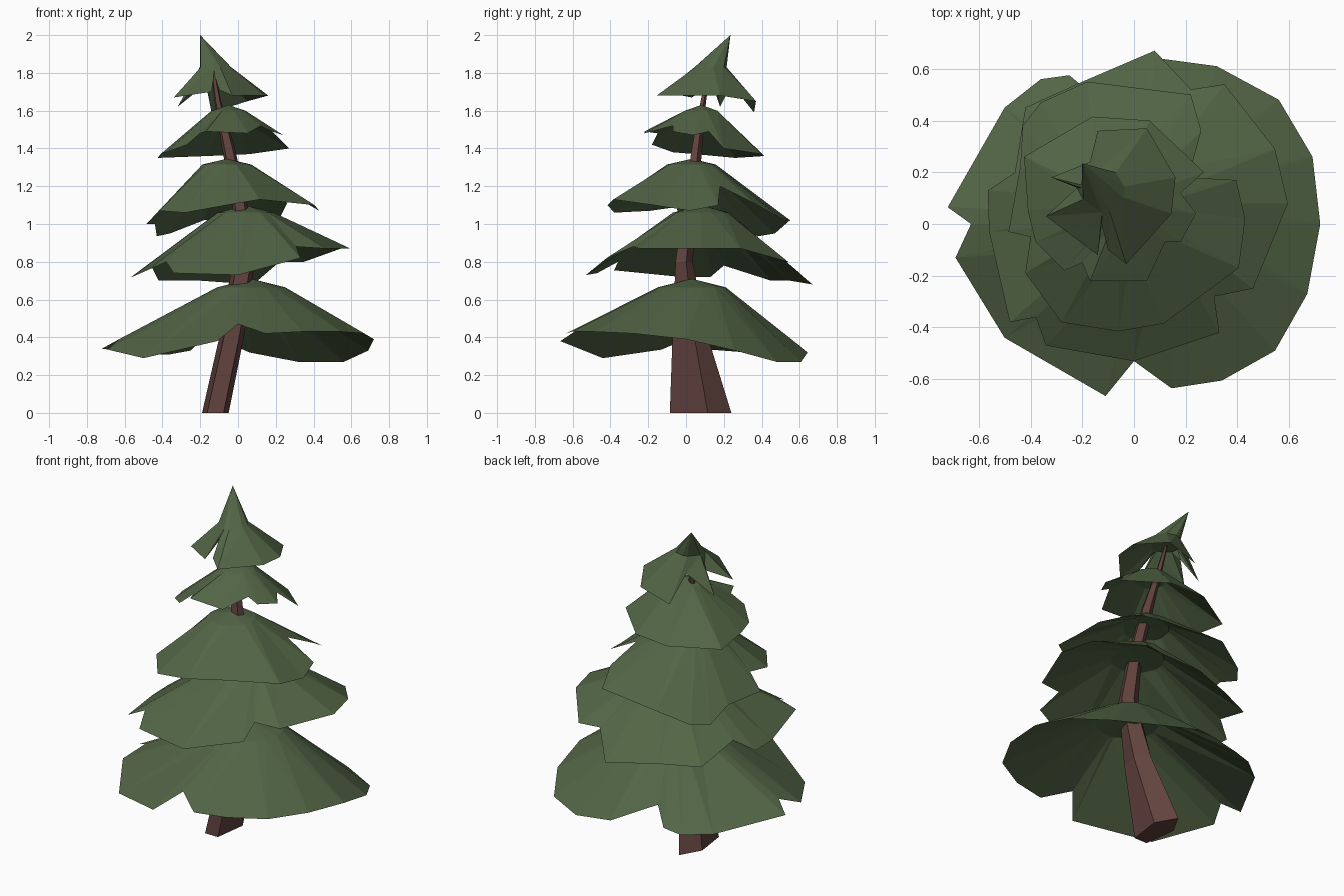
import bpy, bmesh, math
from mathutils import Vector


def material(name, color):
    m = bpy.data.materials.new(name)
    m.diffuse_color = color
    return m


GREEN = material("needles", (0.085, 0.13, 0.06, 1))
BROWN = material("bark", (0.12, 0.055, 0.048, 1))


def finish(bm, name, mat):
    bmesh.ops.recalc_face_normals(bm, faces=bm.faces)
    me = bpy.data.meshes.new(name)
    bm.to_mesh(me)
    bm.free()
    me.materials.append(mat)
    ob = bpy.data.objects.new(name, me)
    bpy.context.collection.objects.link(ob)


def skirt(name, tip, shoulder, radius, rim, gap=0.03):
    """Thin hollow skirt: tip -> shoulder ring -> ragged rim -> underside."""
    bm = bmesh.new()
    c = Vector(shoulder)
    low = Vector((0, 0, -gap))
    rim_v = [bm.verts.new(p) for p in rim]
    ring = []
    for p in rim:
        d = Vector((p[0] - c.x, p[1] - c.y, 0))
        ring.append(c + d.normalized() * min(radius, d.length * 0.8))
    top = [bm.verts.new(p) for p in ring]
    under = [bm.verts.new(p + low) for p in ring]
    peak = bm.verts.new(tip)
    inner = bm.verts.new(c + low * 0.7)
    n = len(rim)
    for i in range(n):
        j = (i + 1) % n
        for loop, end in ((top, peak), (under, inner)):
            bm.faces.new((rim_v[i], rim_v[j], loop[j]))
            bm.faces.new((rim_v[i], loop[j], loop[i]))
            bm.faces.new((loop[i], loop[j], end))
    finish(bm, name, GREEN)


# Trunk: five-sided, bent and tapering (z, centre x, centre y, half widths)
bm = bmesh.new()
rings = []
for z, cx, cy, rx, ry in ((0, -0.12, 0.06, 0.074, 0.18),
                          (0.42, -0.03, 0.01, 0.068, 0.1),
                          (0.8, 0.03, -0.015, 0.062, 0.05),
                          (1.1, 0.01, 0.02, 0.042, 0.042),
                          (1.4, -0.05, 0.055, 0.036, 0.03),
                          (1.65, -0.107, 0.09, 0.018, 0.016),
                          (1.8, -0.13, 0.12, 0.01, 0.01)):
    rings.append([bm.verts.new((cx + rx * math.cos(a), cy + ry * math.sin(a), z))
                  for a in (math.radians(90 + 72 * k) for k in range(5))])
for a, b in zip(rings, rings[1:]):
    for i in range(5):
        j = (i + 1) % 5
        bm.faces.new((a[i], a[j], b[j], b[i]))
bm.faces.new(rings[0][::-1])
bm.faces.new(rings[-1])
finish(bm, "trunk", BROWN)

# Foliage skirts, bottom to top; rims run counterclockwise
skirt("foliage_bottom", (0.07, 0.03, 0.71), (0.07, 0.03, 0.665), 0.18, [
    (0.72, 0, 0.39), (0.69, 0.26, 0.33), (0.56, 0.48, 0.27), (0.32, 0.61, 0.27),
    (0.06, 0.645, 0.32), (-0.16, 0.5, 0.42), (-0.25, 0.575, 0.33),
    (-0.36, 0.56, 0.31), (-0.5, 0.45, 0.31), (-0.72, 0.065, 0.34),
    (-0.63, 0, 0.39), (-0.69, -0.13, 0.335), (-0.5, -0.44, 0.29),
    (-0.11, -0.665, 0.38), (0, -0.53, 0.47), (0.145, -0.635, 0.42),
    (0.34, -0.605, 0.43), (0.545, -0.49, 0.43), (0.67, -0.27, 0.42)])

skirt("foliage_lower", (0.04, 0.08, 1.1), (0.04, 0.08, 1.06), 0.15, [
    (0.595, 0.08, 0.87), (0.545, 0.29, 0.87), (0.35, 0.54, 0.80),
    (0.22, 0.52, 0.80), (0.08, 0.67, 0.68), (-0.2, 0.55, 0.70),
    (-0.42, 0.45, 0.70), (-0.46, 0.2, 0.78), (-0.565, 0.13, 0.72),
    (-0.56, -0.03, 0.72), (-0.48, -0.38, 0.755), (-0.38, -0.36, 0.80),
    (-0.34, -0.47, 0.74), (0, -0.53, 0.73), (0.33, -0.42, 0.82),
    (0.31, -0.28, 0.88), (0.46, -0.25, 0.87)])

skirt("foliage_middle", (-0.06, 0.03, 1.345), (-0.06, 0.03, 1.315), 0.13, [
    (0.43, 0.02, 1.07), (0.395, 0.17, 1.10), (0.21, 0.18, 1.20),
    (0.26, 0.36, 1.11), (0.22, 0.5, 1.03), (-0.18, 0.55, 1.02),
    (-0.36, 0.47, 0.95), (-0.43, 0.38, 0.935), (-0.44, 0.22, 1.0),
    (-0.485, -0.03, 1.0), (-0.40, -0.05, 1.09), (-0.42, -0.19, 1.07),
    (-0.28, -0.38, 1.06), (-0.06, -0.415, 1.10), (0.115, -0.385, 1.13),
    (0.405, -0.17, 1.10)])

skirt("foliage_upper", (-0.05, 0.08, 1.63), (-0.05, 0.08, 1.6), 0.09, [
    (0.24, 0.04, 1.47), (0.18, 0.12, 1.49), (0.27, 0.2, 1.40),
    (0.06, 0.4, 1.37), (-0.16, 0.415, 1.36), (-0.425, 0.26, 1.35),
    (-0.41, 0.05, 1.37), (-0.38, -0.07, 1.38), (-0.27, -0.18, 1.42),
    (-0.2, -0.15, 1.48), (-0.17, -0.22, 1.49), (0.05, -0.22, 1.48),
    (0.12, -0.07, 1.52), (0.18, -0.07, 1.49)])

skirt("foliage_top", (-0.2, 0.235, 2.0), (-0.12, 0.13, 1.83), 0.085, [
    (0.16, 0.18, 1.68), (0.05, 0.37, 1.65), (-0.14, 0.36, 1.59),
    (-0.17, 0.24, 1.74), (-0.32, 0.18, 1.62), (-0.22, 0.14, 1.74),
    (-0.34, 0.03, 1.67), (-0.14, -0.12, 1.70), (-0.125, 0.0, 1.79),
    (-0.1, -0.1, 1.71), (-0.03, -0.155, 1.68), (0.145, 0.04, 1.68)])
